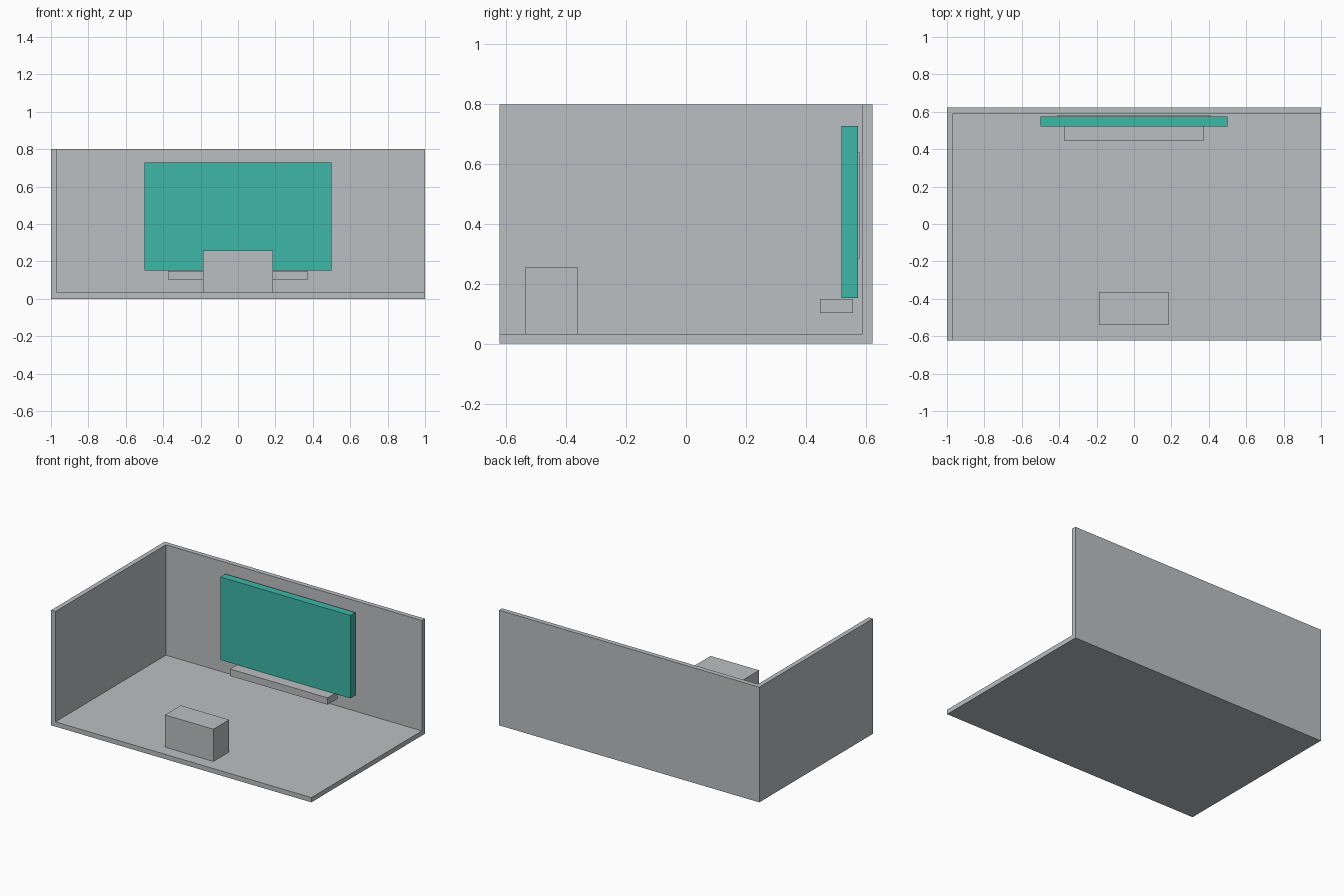
import bpy
import bmesh
from mathutils import Vector

default = bpy.data.objects.get("Cube")
if default:
    bpy.data.objects.remove(default, do_unlink=True)


def make_material(name, colour):
    mat = bpy.data.materials.new(name)
    mat.use_nodes = True
    mat.diffuse_color = colour
    mat.node_tree.nodes["Principled BSDF"].inputs["Base Color"].default_value = colour
    return mat


def box(name, low, high, mat):
    """Axis-aligned box between two opposite corners."""
    low, high = Vector(low), Vector(high)
    size = high - low
    bm = bmesh.new()
    bmesh.ops.create_cube(bm, size=1)
    bmesh.ops.scale(bm, vec=size, verts=bm.verts)
    mesh = bpy.data.meshes.new(name)
    bm.to_mesh(mesh)
    bm.free()
    mesh.materials.append(mat)
    obj = bpy.data.objects.new(name, mesh)
    obj.location = (low + high) / 2
    bpy.context.collection.objects.link(obj)
    return obj


grey = make_material("light_grey", (0.50, 0.52, 0.54, 1))
teal = make_material("teal", (0.047, 0.474, 0.386, 1))

# Room shell: floor, one side wall and the back wall
W, D, H, T = 1.0, 0.623, 0.8, 0.033
box("floor", (-W, -D, 0), (W, D, T), grey)
box("side_wall", (-W, -D, T), (-W + T, D, H), grey)
box("back_wall", (-W + T, D - T, T), (W, D, H), grey)

# Display panel with a thin mounting plate behind it
box("screen", (-0.5, 0.52, 0.152), (0.5, 0.575, 0.728), teal)
box("screen_back_plate", (-0.41, 0.575, 0.285), (0.41, 0.579, 0.64), grey)

# Shelf under the screen
box("shelf", (-0.375, 0.447, 0.102), (0.375, 0.558, 0.15), grey)

# Free-standing block on the floor
box("seat_block", (-0.186, -0.536, T), (0.186, -0.363, 0.257), grey)
